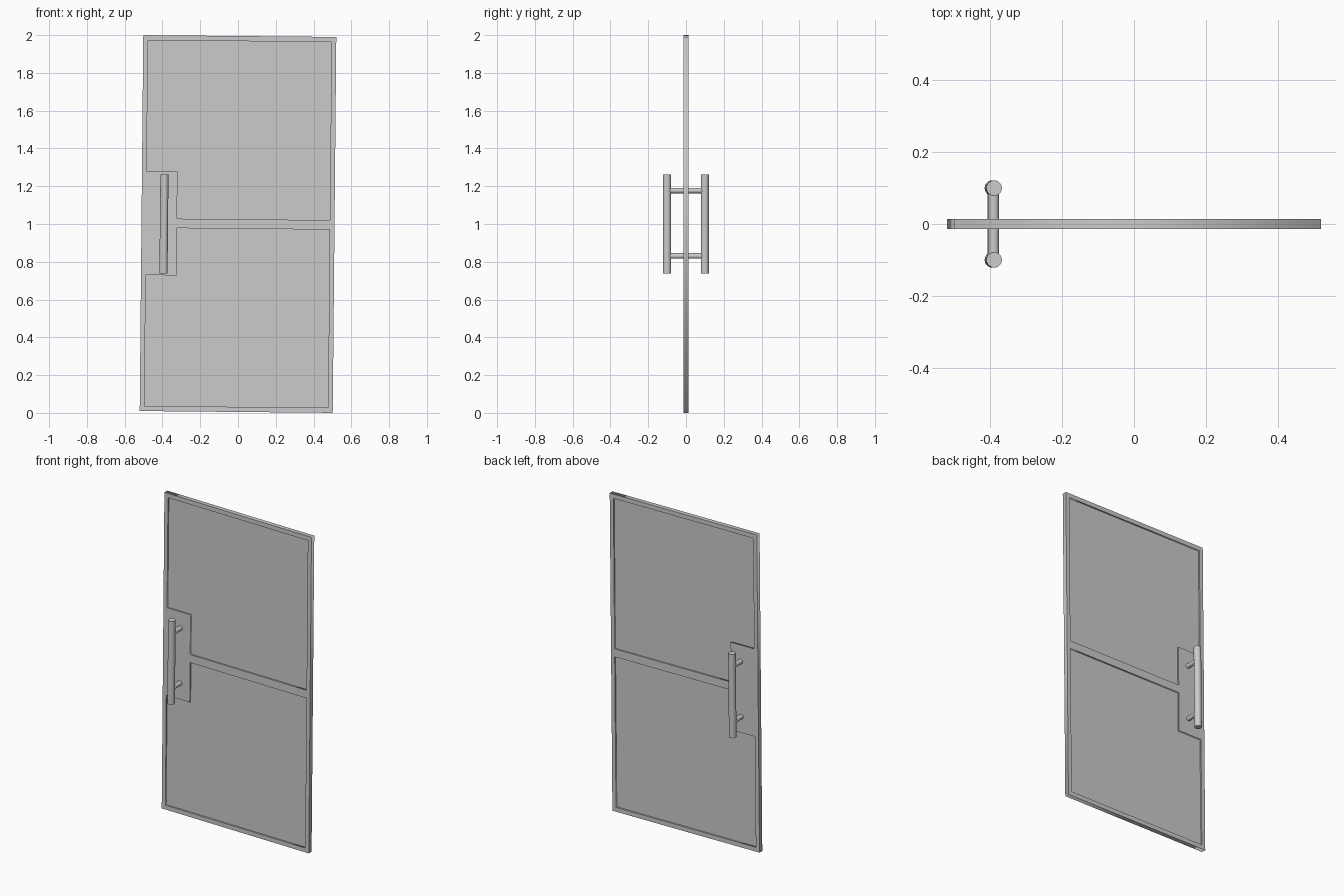
import bpy
import math
from mathutils import Matrix

if "Cube" in bpy.data.objects:
    bpy.data.objects.remove(bpy.data.objects["Cube"])

# The whole door leans very slightly about the y axis
TILT = Matrix.Translation((0, 0, 1)) @ Matrix.Rotation(0.0095, 4, 'Y')
STAND_UP = Matrix.Rotation(math.pi / 2, 4, 'X')

W, H = 0.511, 0.995            # half width and height of the door
PX, PZ = 0.486, 0.968          # glazed area limits
BAR, NX, NZ = 0.025, -0.323, 0.275   # middle rail and handle plate edges
GRIP_X = -0.392


def plate(name, outlines, thickness):
    """Extruded flat shape; inner outlines become holes."""
    cu = bpy.data.curves.new(name, 'CURVE')
    cu.dimensions = '2D'
    cu.fill_mode = 'BOTH'
    cu.extrude = thickness / 2
    for pts in outlines:
        sp = cu.splines.new('POLY')
        sp.points.add(len(pts) - 1)
        for p, (x, z) in zip(sp.points, pts):
            p.co = (x, z, 0, 1)
        sp.use_cyclic_u = True
    ob = bpy.data.objects.new(name, cu)
    bpy.context.collection.objects.link(ob)
    ob.matrix_world = TILT @ STAND_UP
    bpy.ops.object.select_all(action='DESELECT')
    ob.select_set(True)
    bpy.context.view_layer.objects.active = ob
    bpy.ops.object.convert(target='MESH')
    return bpy.context.view_layer.objects.active


def rod(name, loc, radius, length, rot=Matrix()):
    bpy.ops.mesh.primitive_cylinder_add(vertices=32, radius=radius, depth=length)
    ob = bpy.context.object
    ob.name = name
    bpy.ops.object.shade_smooth_by_angle(angle=math.radians(40))
    ob.matrix_world = TILT @ Matrix.Translation(loc) @ rot
    return ob


# L-shaped pane outlines, mirrored above and below the middle rail
upper = [(NX, BAR), (PX, BAR), (PX, PZ), (-PX, PZ), (-PX, NZ), (NX, NZ)]
lower = [(x, -z) for x, z in upper]
outer = [(-W, -H), (W, -H), (W, H), (-W, H)]

# Frame with two openings, and recessed panes
plate("door_frame", [outer, upper, lower], 0.028)
plate("upper_pane", [upper], 0.010)
plate("lower_pane", [lower], 0.010)

# Pull handles on both faces
for side, y in (("front", -0.1), ("back", 0.1)):
    rod(side + "_handle", (GRIP_X, y, -0.004), 0.0215, 0.525)

# Connecting posts through the door
for level, z in (("upper", 0.173), ("lower", -0.173)):
    rod(level + "_handle_post", (GRIP_X, 0, z), 0.0145, 0.19, STAND_UP)
